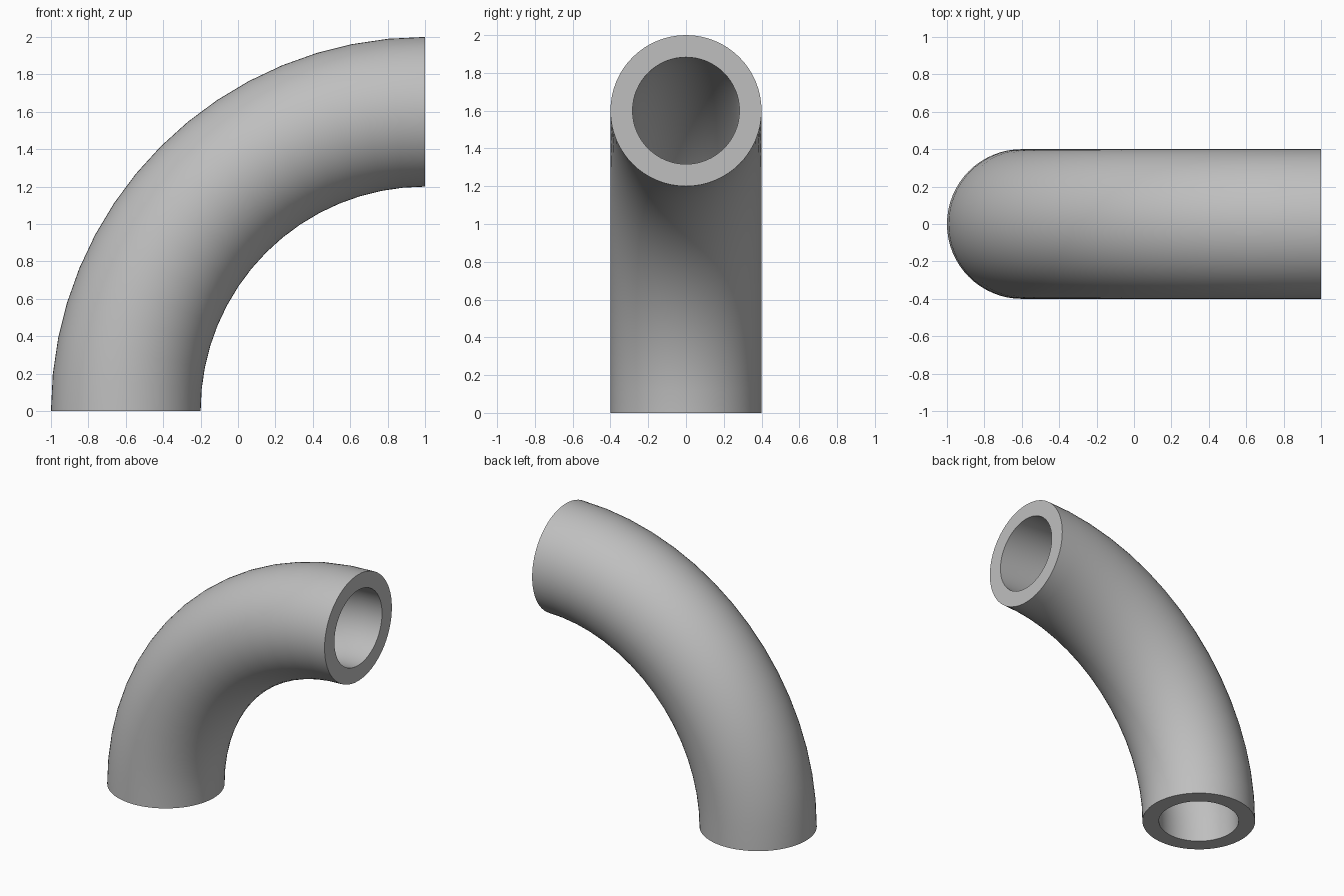
import bpy
import bmesh
from math import cos, sin, pi, radians
from mathutils import Vector

cube = bpy.data.objects.get("Cube")
if cube:
    bpy.data.objects.remove(cube, do_unlink=True)

SIDES, STEPS = 64, 16
BEND_RADIUS, OUTER, INNER = 1.6, 0.4, 0.283
CENTRE = Vector((1, 0, 0))

# Plain grey material
grey = bpy.data.materials.new("plain_grey")
grey.use_nodes = True
colour = (0.52, 0.52, 0.52, 1)
grey.diffuse_color = colour
grey.node_tree.nodes["Principled BSDF"].inputs["Base Color"].default_value = colour

bm = bmesh.new()


def ring(radius, bend):
    """Circle of vertices around the pipe's centre line at a bend angle."""
    verts = []
    for i in range(SIDES):
        a = 2 * pi * i / SIDES
        r = BEND_RADIUS + radius * cos(a)
        verts.append(bm.verts.new(CENTRE + Vector((-r * cos(bend), radius * sin(a), r * sin(bend)))))
    return verts


def bridge(a, b):
    for i in range(SIDES):
        j = (i + 1) % SIDES
        bm.faces.new((a[i], a[j], b[j], b[i]))


# Outer and inner walls swept through a quarter turn
walls = [[ring(radius, radians(90) * s / STEPS) for s in range(STEPS + 1)]
         for radius in (OUTER, INNER)]
for wall in walls:
    for a, b in zip(wall, wall[1:]):
        bridge(a, b)

# Flat annular rims at both open ends
for end in (0, -1):
    bridge(walls[0][end], walls[1][end])

bmesh.ops.recalc_face_normals(bm, faces=bm.faces)
mesh = bpy.data.meshes.new("pipe_elbow")
bm.to_mesh(mesh)
bm.free()
mesh.materials.append(grey)
pipe = bpy.data.objects.new("pipe_elbow", mesh)
bpy.context.collection.objects.link(pipe)

# Smooth walls with crisp rim edges
bpy.ops.object.select_all(action="DESELECT")
pipe.select_set(True)
bpy.context.view_layer.objects.active = pipe
bpy.ops.object.shade_smooth_by_angle(angle=radians(30))
